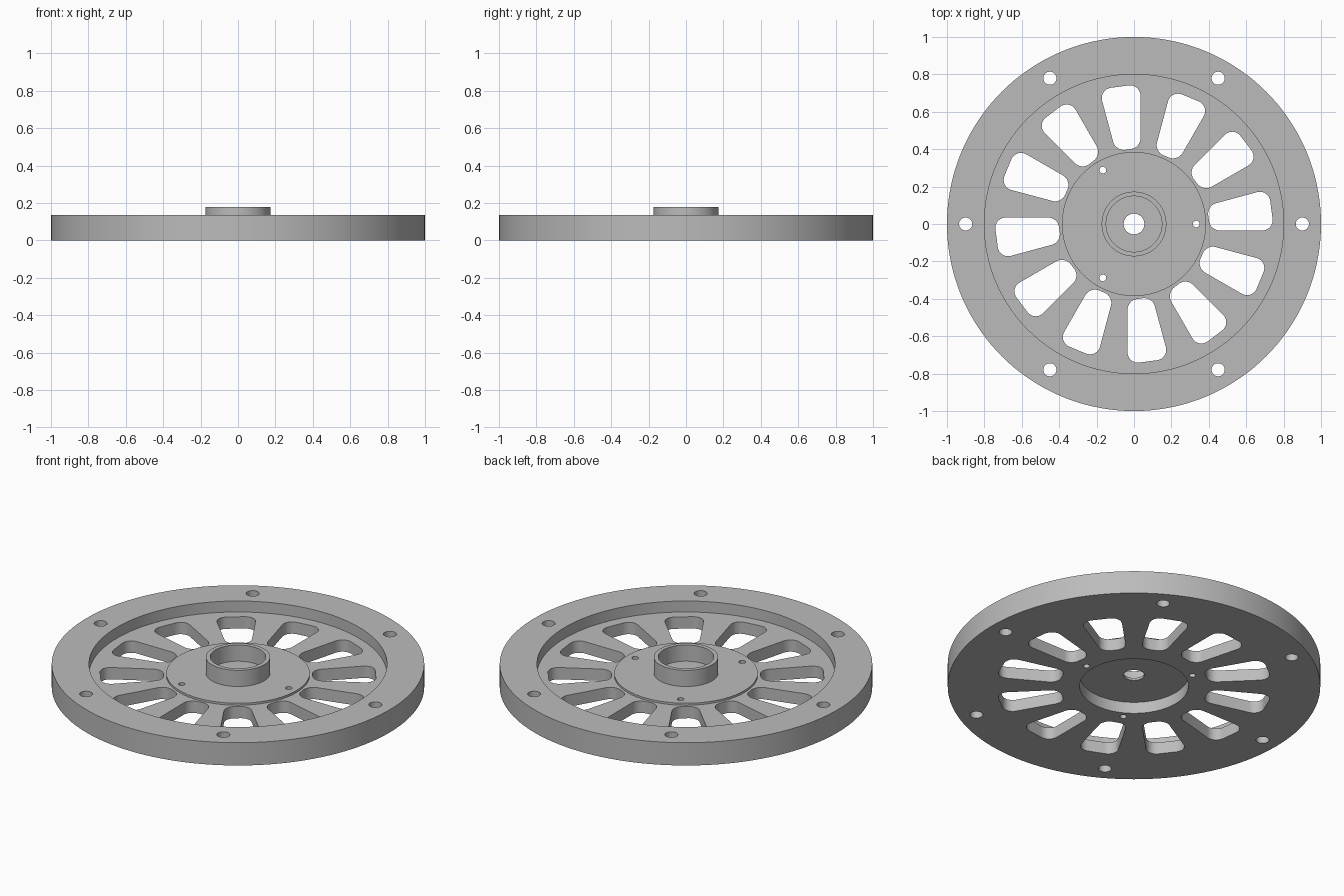
import bpy, bmesh, math
from mathutils import Matrix, Vector

if "Cube" in bpy.data.objects:
    bpy.data.objects.remove(bpy.data.objects["Cube"])

grey = bpy.data.materials.new("plain grey")
grey.use_nodes = True
grey.diffuse_color = (0.5, 0.5, 0.5, 1)
grey.node_tree.nodes["Principled BSDF"].inputs["Base Color"].default_value = (0.5, 0.5, 0.5, 1)


def finish(bm, name):
    bmesh.ops.recalc_face_normals(bm, faces=bm.faces)
    mesh = bpy.data.meshes.new(name)
    bm.to_mesh(mesh)
    bm.free()
    mesh.materials.append(grey)
    obj = bpy.data.objects.new(name, mesh)
    bpy.context.collection.objects.link(obj)
    return obj


def lathe(name, profile, steps=144):
    bm = bmesh.new()
    verts = [bm.verts.new((r, 0, z)) for r, z in profile]
    for i, v in enumerate(verts):
        bm.edges.new((v, verts[i - 1]))
    bmesh.ops.spin(bm, geom=bm.verts[:] + bm.edges[:], cent=(0, 0, 0), axis=(0, 0, 1),
                   angle=math.tau, steps=steps, use_merge=True)
    bmesh.ops.remove_doubles(bm, verts=bm.verts, dist=0.0001)
    return finish(bm, name)


def hole_ring(bm, count, distance, radius):
    for i in range(count):
        turn = Matrix.Rotation(math.tau * i / count, 4, "Z")
        bmesh.ops.create_cone(bm, cap_ends=True, segments=32, radius1=radius, radius2=radius,
                              depth=1, matrix=turn @ Matrix.Translation((distance, 0, 0)))


def slot(bm, angle):
    # Tapered opening, with larger fillets on the outer end
    part = bmesh.new()
    corners = [(0.408, -0.035), (0.749, -0.035), (0.72, 0.187), (0.39, 0.098)]
    verts = [part.verts.new((x, y, -0.5)) for x, y in corners]
    part.faces.new(verts)
    for pair, size in ((verts[1:3], 0.065), ((verts[0], verts[3]), 0.05)):
        bmesh.ops.bevel(part, geom=list(pair), offset=size, segments=8, profile=0.5,
                        affect="VERTICES")
    top = bmesh.ops.extrude_face_region(part, geom=part.faces[:])["geom"]
    bmesh.ops.translate(part, vec=Vector((0, 0, 1)),
                        verts=[g for g in top if isinstance(g, bmesh.types.BMVert)])
    bmesh.ops.recalc_face_normals(part, faces=part.faces)
    bmesh.ops.rotate(part, verts=part.verts, cent=(0, 0, 0),
                     matrix=Matrix.Rotation(angle, 3, "Z"))
    temp = bpy.data.meshes.new("slot")
    part.to_mesh(temp)
    part.free()
    bm.from_mesh(temp)
    bpy.data.meshes.remove(temp)


# Body: underside recess, rim, sunken web, raised hub plate and collar
wheel = lathe("flanged_wheel", [
    (0.055, 0.068), (0.292, 0.068), (0.292, 0), (1, 0), (1, 0.135), (0.8, 0.135),
    (0.8, 0.07), (0.385, 0.07), (0.385, 0.082), (0.173, 0.082), (0.173, 0.178),
    (0.149, 0.178), (0.149, 0.082), (0.055, 0.082)])

# Openings: web slots, rim bolt holes and hub screw holes
bm = bmesh.new()
for i in range(12):
    slot(bm, math.tau * i / 12)
hole_ring(bm, 6, 0.9, 0.035)
hole_ring(bm, 3, 0.333, 0.018)
cutter = finish(bm, "opening_cutter")
cutter.hide_render = True

bpy.context.view_layer.objects.active = wheel
wheel.select_set(True)
cut = wheel.modifiers.new("openings", "BOOLEAN")
cut.operation = "DIFFERENCE"
cut.solver = "EXACT"
cut.object = cutter
bpy.ops.object.modifier_apply(modifier=cut.name)
bpy.data.objects.remove(cutter)
bpy.ops.object.shade_smooth_by_angle(angle=math.radians(30))
